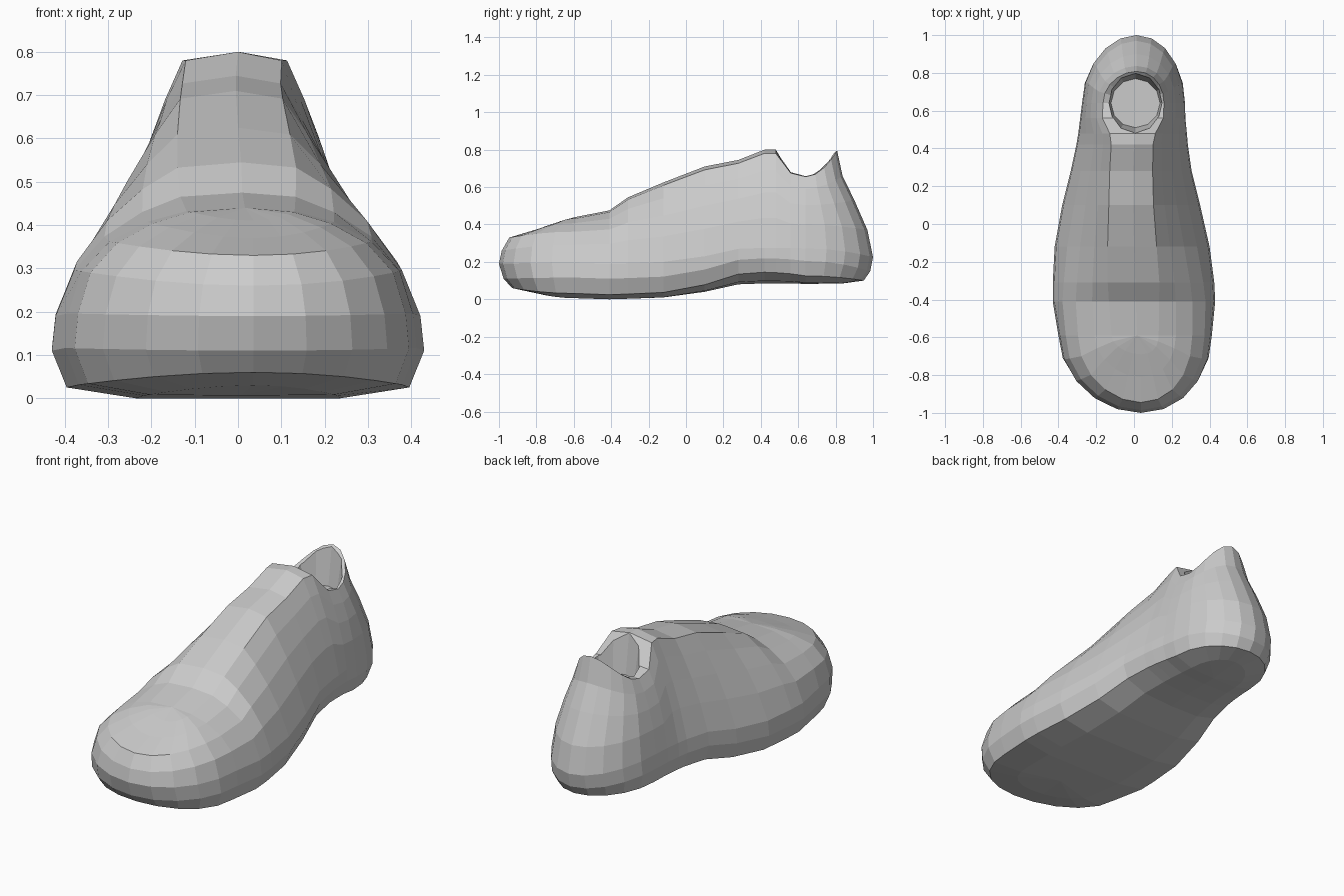
import bpy, bmesh, math

if "Cube" in bpy.data.objects:
    bpy.data.objects.remove(bpy.data.objects["Cube"])

# Stations ball to ankle: y, left x, right x, bottom z, top z, top half width, wall straightness
STATIONS = [
    (-.59, -.40, .412, .006, .44, .1, .1), (-.41, -.43, .43, 0, .475, .12, .3),
    (-.31, -.43, .425, .003, .545, .13, .45), (-.12, -.42, .40, .01, .625, .12, .65),
    (.1, -.38, .35, .04, .71, .11, .75), (.28, -.335, .305, .08, .745, .11, .75),
    (.42, -.305, .285, .085, .80, .11, .75), (.48, -.295, .28, .085, .80, .125, .75),
    (.56, -.285, .272, .085, .69, .19, .7), (.64, -.275, .27, .082, .67, .2, .65),
]
# Centre-line profiles of the rounded ends: distance from the end station, z
TOE = [(.2, .03), (.34, .06), (.385, .11), (.41, .19), (.395, .26),
       (.355, .33), (.22, .37), (.1, .41)]
HEEL = [(.2, .085), (.31, .1), (.345, .15), (.36, .225), (.33, .37),
        (.26, .53), (.197, .66), (.168, .795)]
ANGLES = (22, 42, 60, 75)
RISE = (.27, .52, .76, .96)


def half_section(w, zb, zt, tw, straight, lift):
    """One side of a slice, from the sole edge up to beside the crown."""
    h = zt - zb
    zs = zb + min(.19, .45 * h)
    pts = [(.55 * w, zb + lift * .4), (.92 * w, zb + .025 + lift),
           (w, zb + .11 + lift * .7), (.98 * w, zs)]
    for a, t in zip(ANGLES, RISE):
        a = math.radians(a)
        ex, ez = .98 * w * math.cos(a) ** .85, math.sin(a) ** .9
        sx = .98 * w + (tw - .98 * w) * t
        pts.append((ex + (sx - ex) * straight,
                    zs + (zt - zs) * (ez + (t - ez) * straight)))
    return pts


def round_end(bm, ring, sign, profile, shift, steps=10):
    """Sweep an end of the shoe around from the right side to the left side."""
    bottom, crown = ring[0], ring[9]
    right, left = ring[1:9], ring[:9:-1]
    cols = [right]
    for k in range(1, steps):
        c, s = math.cos(math.pi * k / steps), math.sin(math.pi * k / steps)
        col = []
        for v, (r, z) in zip(right if c >= 0 else left, profile):
            x = bottom.co.x + abs(v.co.x - bottom.co.x) * c + shift * s * s
            col.append(bm.verts.new((x, v.co.y + sign * r * s,
                                     v.co.z + (z - v.co.z) * s * s)))
        cols.append(col)
    cols.append(left)
    for a, b in zip(cols, cols[1:]):
        for i in range(7):
            bm.faces.new((a[i], a[i + 1], b[i + 1], b[i]))
        bm.faces.new((bottom, a[0], b[0]))
        bm.faces.new((a[7], crown, b[7]))


# Shoe body lofted through the slices, with rounded toe and heel
bm = bmesh.new()
rings = []
for y, xl, xr, zb, zt, tw, straight in STATIONS:
    arch = .035 * math.exp(-((y - .4) / .3) ** 2)
    mid, w = (xl + xr) / 2, (xr - xl) / 2
    right = half_section(w, zb, zt, tw, straight, arch)
    left = half_section(w, zb, zt, tw, straight, .3 * arch)
    loop = [(mid, zb)] + [(mid + x, z) for x, z in right] + [(mid + .01, zt)]
    loop += [(mid - x, z) for x, z in reversed(left)]
    rings.append([bm.verts.new((x, y, z)) for x, z in loop])
n = len(rings[0])
for a, b in zip(rings, rings[1:]):
    for i in range(n):
        j = (i + 1) % n
        bm.faces.new((a[i], a[j], b[j], b[i]))
round_end(bm, rings[0], -1, TOE, .03)
round_end(bm, rings[-1], 1, HEEL, .015)
bmesh.ops.recalc_face_normals(bm, faces=bm.faces)
mesh = bpy.data.meshes.new("shoe_body")
bm.to_mesh(mesh)
bm.free()
shoe = bpy.data.objects.new("shoe_body", mesh)
bpy.context.collection.objects.link(shoe)

# Tapered ankle opening cut down from the collar
bpy.ops.mesh.primitive_cone_add(vertices=12, radius1=.13, radius2=.17,
                                depth=.3, location=(.008, .64, .73))
cutter = bpy.context.object
cutter.name = "ankle_opening_cutter"
cut = shoe.modifiers.new("ankle_opening", 'BOOLEAN')
cut.operation = 'DIFFERENCE'
cut.solver = 'EXACT'
cut.object = cutter
bpy.context.view_layer.objects.active = shoe
bpy.ops.object.modifier_apply(modifier=cut.name)
bpy.data.objects.remove(cutter)
